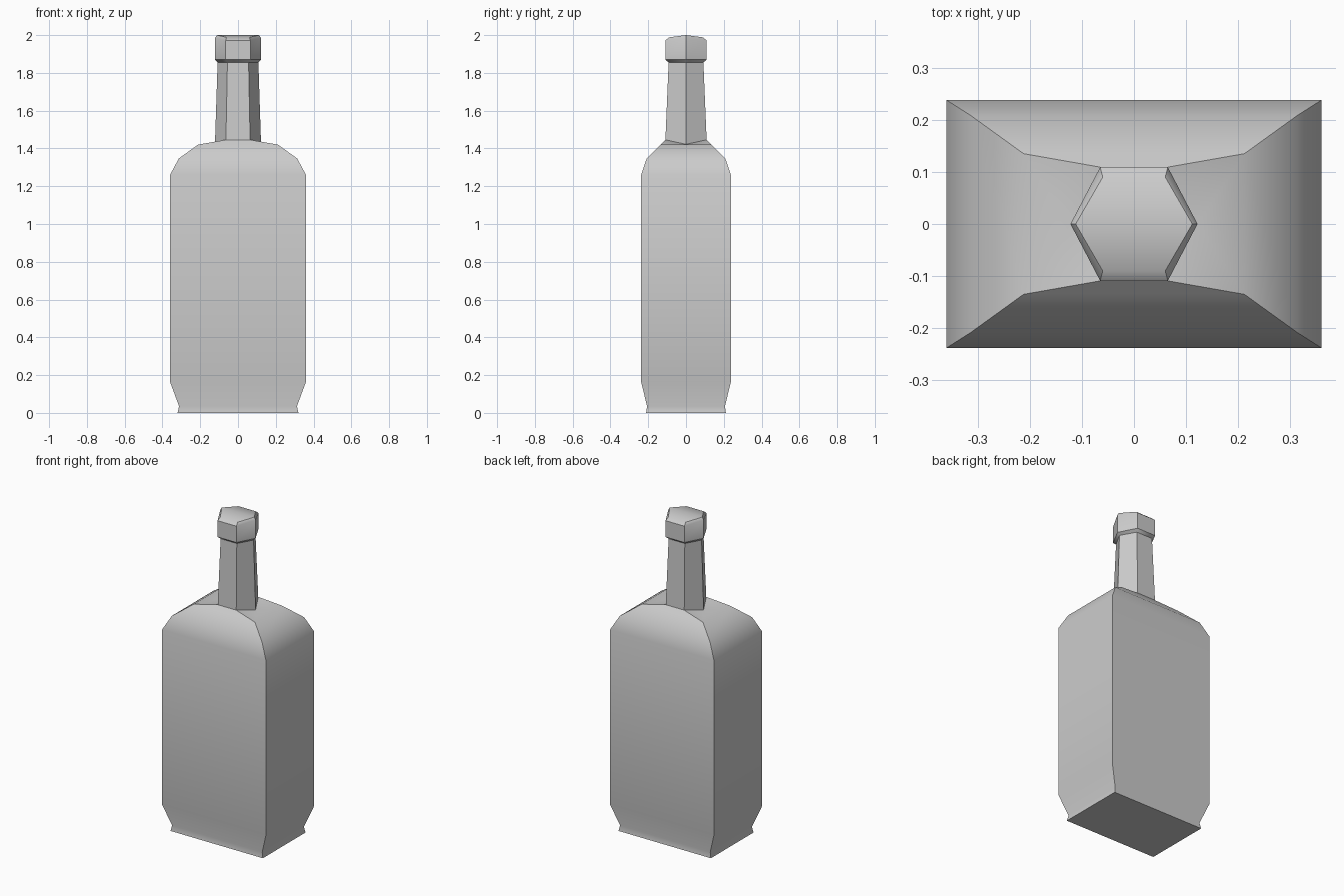
import bpy, bmesh, math

if "Cube" in bpy.data.objects:
    bpy.data.objects.remove(bpy.data.objects["Cube"])

bm = bmesh.new()


def rect(hx, hy, z):
    return [bm.verts.new((sx * hx, sy * hy, z))
            for sx, sy in ((-1, -1), (1, -1), (1, 1), (-1, 1))]


def hexagon(flat_x, tip_x, hy, z, tip_z):
    # corners on the front and back flats, with side tips at their own height
    return [bm.verts.new(p) for p in (
        (-flat_x, -hy, z), (flat_x, -hy, z), (tip_x, 0, tip_z),
        (flat_x, hy, z), (-flat_x, hy, z), (-tip_x, 0, tip_z))]


def loft(rings):
    for a, b in zip(rings, rings[1:]):
        n = len(a)
        for i in range(n):
            j = (i + 1) % n
            bm.faces.new((a[i], a[j], b[j], b[i]))


# Rectangular body with pinched foot and chamfered shoulder
body = [rect(*r) for r in (
    (0.32, 0.211, 0), (0.312, 0.206, 0.035), (0.36, 0.238, 0.165),
    (0.36, 0.238, 1.26), (0.313, 0.208, 1.347), (0.212, 0.135, 1.42))]
loft(body)
bm.faces.new(body[0])

# Hexagonal neck and lip
neck = [hexagon(*r) for r in (
    (0.064, 0.122, 0.109, 1.446, 1.422), (0.056, 0.108, 0.092, 1.855, 1.855),
    (0.065, 0.122, 0.109, 1.87, 1.87), (0.065, 0.122, 0.109, 1.972, 1.985),
    (0.06, 0.112, 0.09, 1.988, 2.0))]
loft(neck)
top = neck[-1]
bm.faces.new((top[0], top[1], top[2], top[5]))
bm.faces.new((top[5], top[2], top[3], top[4]))

# Shoulder faces joining the rectangle to the hexagon
r, h = body[-1], neck[0]
for f in ((r[0], r[1], h[1], h[0]), (r[2], r[3], h[4], h[3]),
          (r[1], r[2], h[2]), (r[1], h[2], h[1]), (r[2], h[3], h[2]),
          (r[3], r[0], h[5]), (r[3], h[5], h[4]), (r[0], h[0], h[5])):
    bm.faces.new(f)

bmesh.ops.recalc_face_normals(bm, faces=bm.faces)
mesh = bpy.data.meshes.new("bottle")
bm.to_mesh(mesh)
bm.free()
bottle = bpy.data.objects.new("bottle", mesh)
bpy.context.collection.objects.link(bottle)
bpy.context.view_layer.objects.active = bottle
bottle.select_set(True)
bpy.ops.object.shade_smooth_by_angle(angle=math.radians(42))
